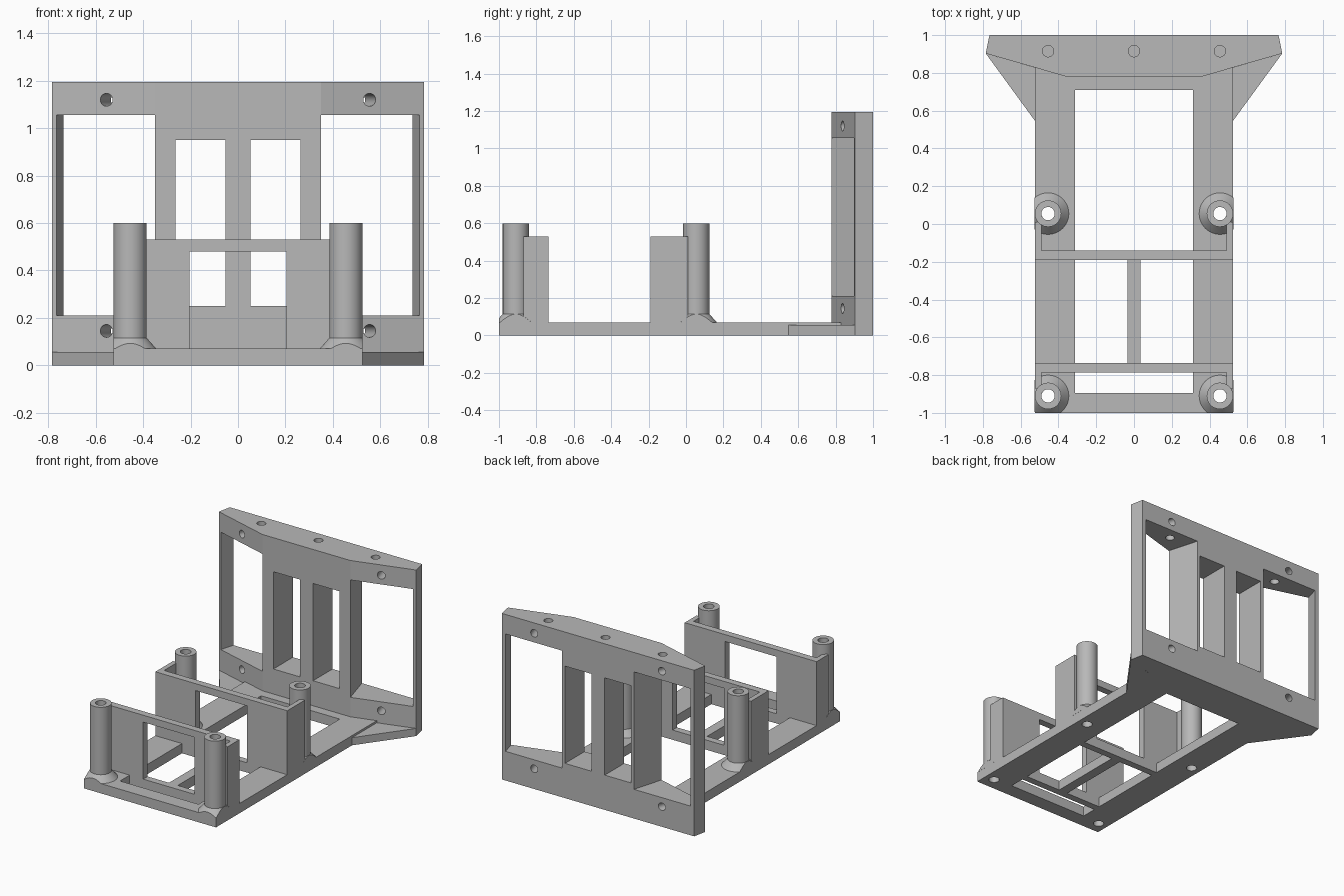
import bpy, bmesh, math
from mathutils import Vector, Matrix

cube = bpy.data.objects.get("Cube")
if cube:
    bpy.data.objects.remove(cube, do_unlink=True)

grey = bpy.data.materials.new("plain grey")
grey.use_nodes = True
GREY = (0.48, 0.48, 0.48, 1)
grey.diffuse_color = GREY
grey.node_tree.nodes["Principled BSDF"].inputs["Base Color"].default_value = GREY


def finish(name, bm):
    bmesh.ops.recalc_face_normals(bm, faces=bm.faces)
    mesh = bpy.data.meshes.new(name)
    bm.to_mesh(mesh)
    bm.free()
    mesh.materials.append(grey)
    ob = bpy.data.objects.new(name, mesh)
    bpy.context.collection.objects.link(ob)
    return ob


def prism(name, outline, z0, z1):
    """Extrude a plan outline from z0 to z1."""
    bm = bmesh.new()
    face = bm.faces.new([bm.verts.new((x, y, z0)) for x, y in outline])
    top = bmesh.ops.extrude_face_region(bm, geom=[face])["geom"]
    verts = [v for v in top if isinstance(v, bmesh.types.BMVert)]
    bmesh.ops.translate(bm, verts=verts, vec=(0, 0, z1 - z0))
    return finish(name, bm)


def box(name, x0, x1, y0, y1, z0, z1):
    return prism(name, [(x0, y0), (x1, y0), (x1, y1), (x0, y1)], z0, z1)


def rod(name, centre, axis, radius, length):
    bm = bmesh.new()
    turn = Vector(axis).to_track_quat("Z", "Y").to_matrix().to_4x4()
    bmesh.ops.create_cone(bm, cap_ends=True, segments=32, radius1=radius, radius2=radius,
                          depth=length, matrix=Matrix.Translation(centre) @ turn)
    return finish(name, bm)


def carve(target, cutter, operation="DIFFERENCE"):
    """Apply a boolean and throw the cutter away."""
    mod = target.modifiers.new("carve", "BOOLEAN")
    mod.operation, mod.solver, mod.object = operation, "EXACT", cutter
    bpy.context.view_layer.objects.active = target
    bpy.ops.object.modifier_apply(modifier=mod.name)
    bpy.data.objects.remove(cutter, do_unlink=True)


def smooth(ob):
    bpy.ops.object.select_all(action="DESELECT")
    ob.select_set(True)
    bpy.context.view_layer.objects.active = ob
    bpy.ops.object.shade_smooth_by_angle(angle=math.radians(30))


HALF = 0.525      # half width of the base
FLOOR = 0.07      # base thickness
POST_X = 0.455
POST_YS = {"front": -0.91, "middle": 0.055}
SIDES = {"left": 1, "right": -1}

# Base frame with its openings and the screw holes under the posts
base = box("base_frame", -HALF, HALF, -1, 0.83, 0, FLOOR)
openings = [(-0.313, 0.313, -0.895, -0.785), (-0.313, -0.035, -0.735, -0.19),
            (0.035, 0.313, -0.735, -0.19), (-0.313, 0.313, -0.14, 0.71)]
for x0, x1, y0, y1 in openings:
    carve(base, box("cutter", x0, x1, y0, y1, -0.1, 0.2))
for s in SIDES.values():
    for y in POST_YS.values():
        carve(base, rod("cutter", (s * POST_X, y, 0), (0, 0, 1), 0.035, 0.4))
smooth(base)

# Cross walls: each has side returns reaching one row of posts, and a window
INNER = 0.49
for name, back, face, end in (("front_wall", -0.735, -0.785, -0.87),
                              ("middle_wall", -0.19, -0.14, 0.01)):
    wall = prism(name, [(-HALF, back), (HALF, back), (HALF, end), (INNER, end),
                        (INNER, face), (-INNER, face), (-INNER, end), (-HALF, end)],
                 FLOOR, 0.53)
    carve(wall, box("cutter", -0.205, 0.205, min(back, face) - 0.02,
                    max(back, face) + 0.02, 0, 0.48))

# Hollow posts with a flared foot, trimmed flush with the base edges
PROFILE = [(0.11, FLOOR), (0.07, 0.115), (0.07, 0.6), (0.035, 0.6), (0.035, FLOOR)]
for side, s in SIDES.items():
    for row, y in POST_YS.items():
        bm = bmesh.new()
        ring = [bm.verts.new((r, 0, z)) for r, z in PROFILE]
        edges = [bm.edges.new((ring[i], ring[i - 1])) for i in range(len(ring))]
        bmesh.ops.spin(bm, geom=ring + edges, cent=(0, 0, 0), axis=(0, 0, 1),
                       angle=math.tau, steps=48, use_duplicate=False)
        bmesh.ops.remove_doubles(bm, verts=bm.verts, dist=0.0005)
        bmesh.ops.translate(bm, verts=bm.verts, vec=(s * POST_X, y, 0))
        post = finish(f"{row}_{side}_post", bm)
        carve(post, box("cutter", -HALF - 0.0005, HALF + 0.0005, -1, 0.5, 0, 1), "INTERSECT")
        smooth(post)

# Upright back panel with angled front faces
right_half = [(0.35, 0.778), (0.785, 0.903), (0.765, 1)]
panel = prism("back_panel", right_half + [(-x, y) for x, y in reversed(right_half)], 0, 1.195)
along = Vector((0.435, 0.125)).normalized()
for s in SIDES.values():
    # Large side openings and screw holes run square to the angled faces
    into = Vector((-along.y, along.x))
    near, far = Vector((0.35, 0.778)), Vector((0.765, 0.897))
    plan = [near - into * 0.1, far - into * 0.1, far + into * 0.4, near + into * 0.4]
    carve(panel, prism("cutter", [(s * p.x, p.y) for p in plan], 0.21, 1.055))
    for z in (0.145, 1.12):
        carve(panel, rod("cutter", (s * 0.555, 0.837, z), (s * into.x, into.y, 0), 0.027, 0.8))
    # Slots beside the centre bar
    x0, x1 = sorted((s * 0.053, s * 0.263))
    carve(panel, box("cutter", x0, x1, 0.6, 1.2, 0.25, 0.95))
for x in (-POST_X, 0, POST_X):
    carve(panel, rod("cutter", (x, 0.915, 1.2), (0, 0, 1), 0.03, 0.3))
smooth(panel)

# Thin gussets between base and panel
for side, s in SIDES.items():
    prism(f"{side}_gusset", [(s * HALF, 0.547), (s * 0.785, 0.903), (s * HALF, 0.828)], 0, 0.055)
